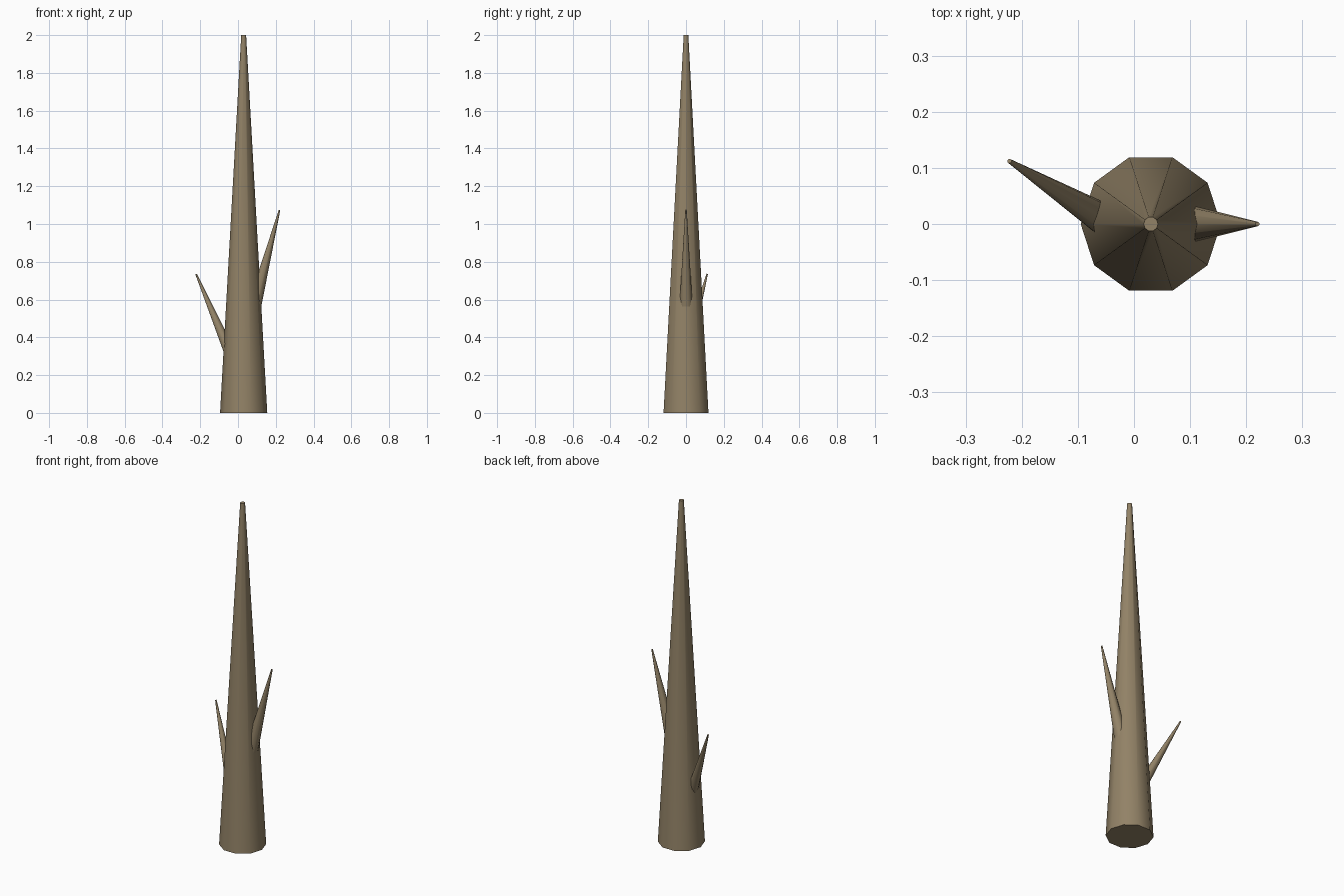
import bpy
import bmesh
from math import cos, sin, pi, radians
from mathutils import Vector

if "Cube" in bpy.data.objects:
    bpy.data.objects.remove(bpy.data.objects["Cube"])

SIDES = 10

# Bark colour
bark = bpy.data.materials.new("bark brown")
bark.use_nodes = True
colour = (0.29, 0.225, 0.135, 1)
bark.diffuse_color = colour
bsdf = next(n for n in bark.node_tree.nodes if n.type == "BSDF_PRINCIPLED")
bsdf.inputs["Base Color"].default_value = colour
bsdf.inputs["Roughness"].default_value = 0.9


def tapered_limb(name, base, tip, base_radius, tip_radius):
    """Closed, smooth-sided tapered limb between two points."""
    base, tip = Vector(base), Vector(tip)
    turn = Vector((0, 0, 1)).rotation_difference(tip - base)
    bm = bmesh.new()
    rings = []
    for centre, radius in ((base, base_radius), (tip, tip_radius)):
        ring = []
        for i in range(SIDES):
            a = 2 * pi * i / SIDES
            ring.append(bm.verts.new(centre + turn @ Vector((radius * cos(a), radius * sin(a), 0))))
        rings.append(ring)
    low, high = rings
    for i in range(SIDES):
        j = (i + 1) % SIDES
        bm.faces.new((low[i], low[j], high[j], high[i]))
    bm.faces.new(low[::-1])
    bm.faces.new(high)
    mesh = bpy.data.meshes.new(name)
    bm.to_mesh(mesh)
    bm.free()
    mesh.materials.append(bark)
    obj = bpy.data.objects.new(name, mesh)
    bpy.context.collection.objects.link(obj)
    bpy.ops.object.select_all(action="DESELECT")
    obj.select_set(True)
    bpy.context.view_layer.objects.active = obj
    bpy.ops.object.shade_smooth_by_angle(angle=radians(45))
    return obj


# Trunk
tapered_limb("trunk", (0.03, 0, 0), (0.03, 0, 2), 0.125, 0.013)

# Bare side branches, rooted inside the trunk
tapered_limb("left_branch", (0.08, 0, 0.54), (0.22, 0, 1.075), 0.038, 0.004)
tapered_limb("right_branch", (-0.04, -0.001, 0.314), (-0.222, 0.112, 0.735), 0.031, 0.004)
